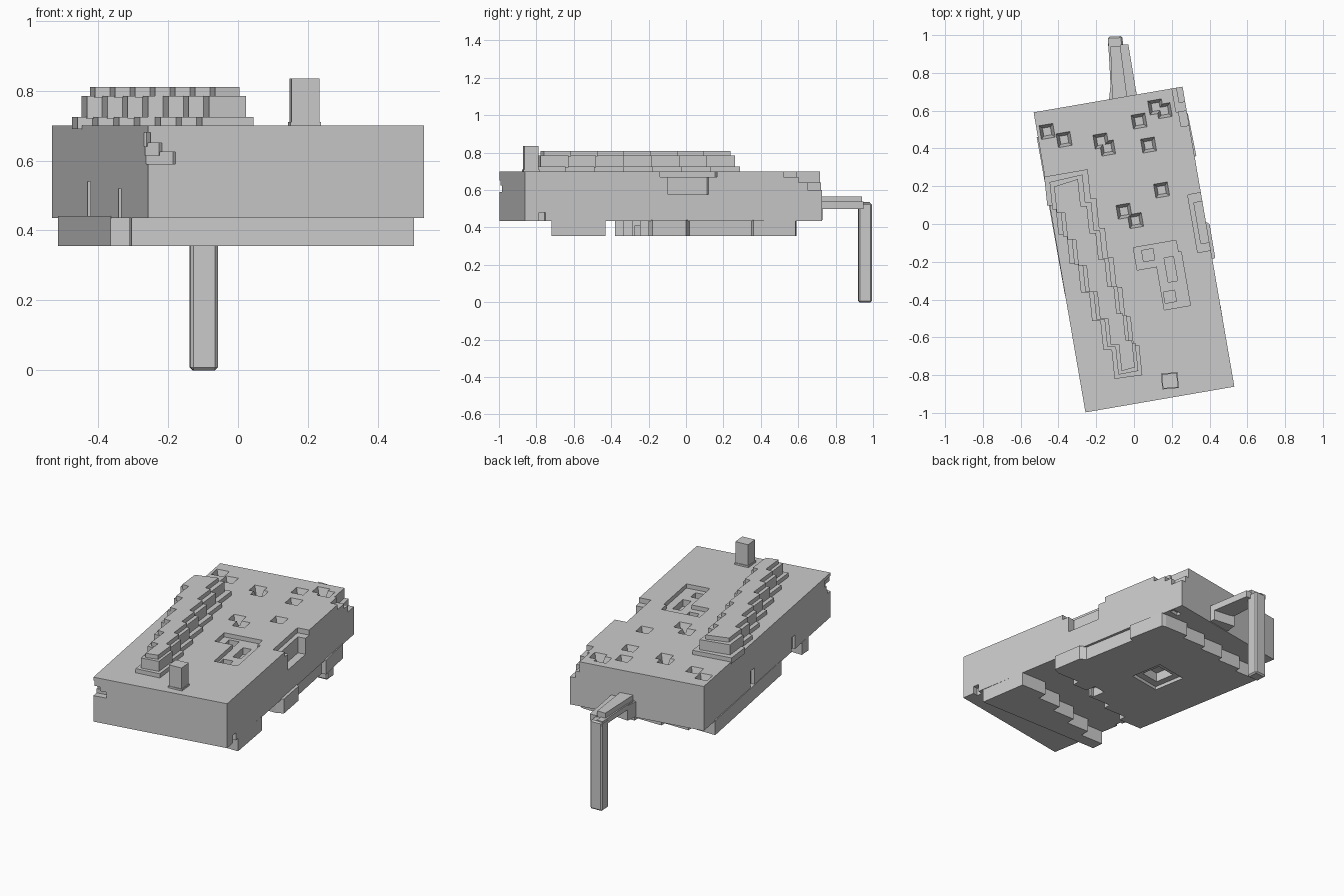
import bpy, bmesh, math
from mathutils import Vector, Matrix

TILT = math.radians(9.8)
SLOPE = math.tan(TILT)


def make(name, bm):
    bmesh.ops.recalc_face_normals(bm, faces=bm.faces)
    me = bpy.data.meshes.new(name)
    bm.to_mesh(me)
    bm.free()
    ob = bpy.data.objects.new(name, me)
    bpy.context.collection.objects.link(ob)
    return ob


def prism(name, pts, z0, z1, taper=1.0):
    """Extrude an outline from z0 to z1; taper scales the z0 end."""
    bm = bmesh.new()
    c = sum((Vector(p) for p in pts), Vector((0, 0))) / len(pts)
    low = [bm.verts.new((*(c + (Vector(p) - c) * taper), z0)) for p in pts]
    top = [bm.verts.new((*p, z1)) for p in pts]
    bm.faces.new(low)
    bm.faces.new(top)
    n = len(pts)
    for i in range(n):
        j = (i + 1) % n
        bm.faces.new((low[i], low[j], top[j], top[i]))
    return make(name, bm)


def rect(cx, cy, w, d, rot=TILT):
    m = Matrix.Rotation(rot, 2)
    return [tuple(Vector((cx, cy)) + m @ Vector((sx * w / 2, sy * d / 2)))
            for sx, sy in ((-1, -1), (1, -1), (1, 1), (-1, 1))]


def box(name, cx, cy, w, d, z0, z1, rot=TILT, taper=1.0):
    return prism(name, rect(cx, cy, w, d, rot), z0, z1, taper)


def cut(target, cutter):
    cutter.hide_render = True
    cutter.hide_viewport = False
    cutter.display_type = 'WIRE'
    mod = target.modifiers.new("cut", 'BOOLEAN')
    mod.operation = 'DIFFERENCE'
    mod.solver = 'EXACT'
    mod.object = cutter


def stairs(p, q, n):
    """Stepped edge: runs along the body axis joined by sideways jogs."""
    out = []
    dy = (q[1] - p[1]) / n
    for i in range(n):
        x = p[0] + (q[0] - p[0]) * (i + 0.0) / (n - 1 if n > 1 else 1) * 0.88
        y = p[1] + dy * i
        out += [(x, y), (x - SLOPE * dy * 0.6, y + dy)]
    return out


def cross_stairs(p, q, n):
    """Stepped edge running across the body."""
    out = []
    for i in range(n):
        xa = p[0] + (q[0] - p[0]) * i / n
        xb = p[0] + (q[0] - p[0]) * (i + 1) / n
        y = p[1] + (q[1] - p[1]) * i / max(1, n - 1)
        out += [(xa, y), (xb, y)]
    return out


# main slab
body = box("body", 0.0, -0.135, 0.80, 1.612, 0.435, 0.70)

# small square pits in the top
pits = [(-0.46, 0.49), (-0.37, 0.447), (-0.175, 0.44), (-0.14, 0.402), (0.027, 0.545),
        (0.077, 0.418), (0.115, 0.62), (0.16, 0.6), (0.146, 0.18), (-0.053, 0.068), (0.008, 0.018)]
for x, y in pits:
    cut(body, box("pit_cutter", x, y, 0.085, 0.085, 0.645, 0.72, taper=0.5))

# hooked pit group in the top
for i, (x, y, w, d, z) in enumerate([(0.12, -0.165, 0.23, 0.12, 0.675), (0.205, -0.30, 0.14, 0.29, 0.675),
                                     (0.075, -0.165, 0.06, 0.06, 0.635), (0.195, -0.24, 0.05, 0.13, 0.635),
                                     (0.19, -0.385, 0.06, 0.06, 0.635)]):
    cut(body, box("hook_pit_cutter_%d" % i, x, y, w, d, z, 0.73 + i * 0.003))

# notches on the right side, back corner, front corner and left underside
notches = [(0.36, 0.01, 0.10, 0.31, 0.67, 0.73), (0.37, 0.01, 0.07, 0.22, 0.575, 0.735),
           (0.27, 0.63, 0.08, 0.22, 0.67, 0.732), (0.26, 0.67, 0.10, 0.14, 0.64, 0.736),
           (0.27, 0.70, 0.08, 0.10, 0.60, 0.74),
           (-0.245, -0.985, 0.13, 0.06, 0.59, 0.625), (-0.26, -0.98, 0.08, 0.07, 0.615, 0.65),
           (-0.275, -0.97, 0.04, 0.08, 0.64, 0.68),
           (0.51, -0.77, 0.05, 0.035, 0.42, 0.48), (-0.34, -0.53, 0.035, 0.04, 0.42, 0.52),
           (-0.42, -0.02, 0.035, 0.05, 0.42, 0.54), (0.23, 0.64, 0.06, 0.03, 0.42, 0.455)]
for i, (x, y, w, d, z0, z1) in enumerate(notches):
    cut(body, box("notch_cutter_%d" % i, x, y, w, d, z0, z1))

# stepped long ridge on top
levels = [(0.0, 0.69, 0.725), (0.028, 0.72, 0.785), (0.052, 0.78, 0.81)]
for i, (s, z0, z1) in enumerate(levels):
    left = stairs((-0.475 + s, 0.25 - s), (-0.07 + s * 0.7, -0.82 + s * 0.8), 7)
    right = stairs((-0.245 - s, 0.29 - s), (0.065 - s * 0.7, -0.80 + s * 0.8), 7)
    prism("ridge_level_%d" % (i + 1), left + right[::-1], z0, z1)

# top post
box("post_base", 0.19, -0.83, 0.088, 0.084, 0.69, 0.71, math.radians(5))
box("post", 0.19, -0.83, 0.08, 0.076, 0.70, 0.835, math.radians(5))

# front underside plate, wedge shaped with a stepped back edge
prism("front_under_plate", [(-0.305, -0.72), (0.504, -0.72), (0.458, -0.43)]
      + cross_stairs((0.44, -0.43), (-0.31, -0.65), 5), 0.355, 0.44)

# main underside plate
plate = prism("main_under_plate",
              cross_stairs((-0.365, -0.38), (0.39, -0.20), 5)
              + [(0.43, -0.18), (0.40, 0.0), (0.365, 0.02), (0.305, 0.35), (0.33, 0.36), (0.285, 0.585)]
              + cross_stairs((0.26, 0.59), (-0.515, 0.46), 5), 0.355, 0.441)
cut(plate, box("centre_recess_cutter", -0.07, 0.125, 0.20, 0.20, 0.34, 0.375))
cut(plate, box("centre_recess_inner_cutter", -0.07, 0.125, 0.12, 0.12, 0.33, 0.43))
cut(plate, box("small_recess_cutter", 0.10, -0.23, 0.08, 0.08, 0.34, 0.41))

# rear arm and hanging leg
prism("arm_root", [(-0.135, 0.63), (0.02, 0.65), (0.01, 0.715), (-0.125, 0.73)], 0.44, 0.53)
prism("arm_side", [(-0.10, 0.66), (0.015, 0.68), (-0.03, 0.95), (-0.07, 0.95), (-0.09, 0.9)], 0.50, 0.54)
prism("arm", [(-0.115, 0.66), (-0.035, 0.66), (-0.072, 0.94), (-0.125, 0.94)], 0.502, 0.565)
prism("arm_left", [(-0.12, 0.66), (-0.08, 0.66), (-0.10, 0.985), (-0.138, 0.985)], 0.504, 0.535)
leg = box("leg", -0.098, 0.957, 0.078, 0.072, 0.0, 0.53, math.radians(3))
bev = leg.modifiers.new("soft_edge", 'BEVEL')
bev.width = 0.008
bev.segments = 1
